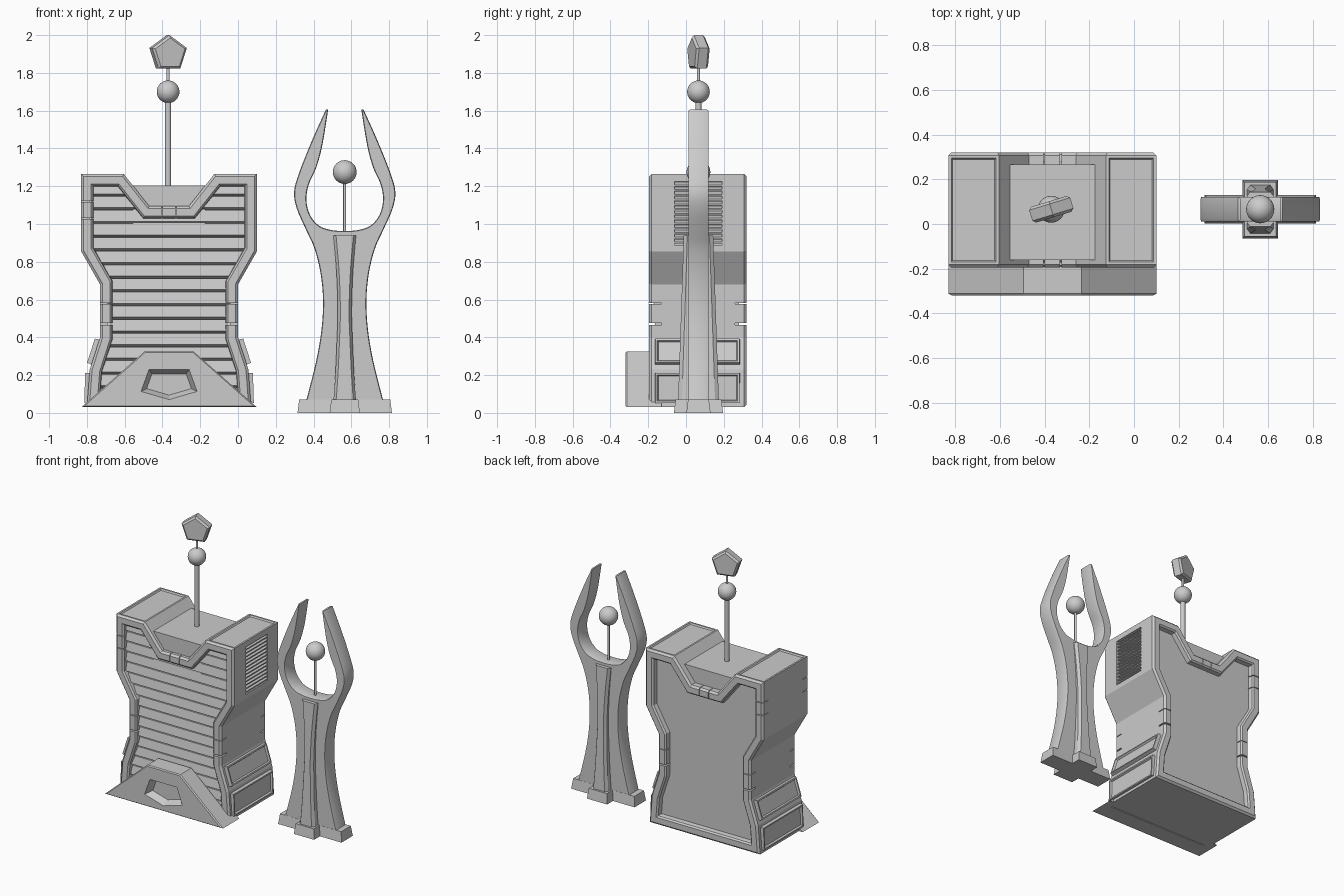
import bpy, bmesh, math
from mathutils import Vector

if "Cube" in bpy.data.objects:
    bpy.data.objects.remove(bpy.data.objects["Cube"])

CX, TX, CY = -0.365, 0.565, 0.066      # building x, tower x, shared y


def finish(bm, name, loc, smooth=False):
    bmesh.ops.recalc_face_normals(bm, faces=bm.faces)
    me = bpy.data.meshes.new(name)
    bm.to_mesh(me)
    bm.free()
    ob = bpy.data.objects.new(name, me)
    ob.location = loc
    bpy.context.collection.objects.link(ob)
    if smooth:
        bpy.ops.object.select_all(action='DESELECT')
        ob.select_set(True)
        bpy.context.view_layer.objects.active = ob
        bpy.ops.object.shade_smooth_by_angle(angle=math.radians(30))
    return ob


def loft(bm, rings):
    vs = [[bm.verts.new(p) for p in r] for r in rings]
    for a, b in zip(vs, vs[1:]):
        for i in range(len(a)):
            j = (i + 1) % len(a)
            bm.faces.new((a[i], a[j], b[j], b[i]))
    bm.faces.new(vs[0])
    bm.faces.new(vs[-1])


def mirrored(half):
    return half + [(-x, z) for x, z in reversed(half) if x > 1e-5]


def inset(poly, d):
    """Mitred inward offset of a clockwise x-z outline."""
    out = []
    for i, p in enumerate(poly):
        p = Vector(p)
        a = (p - Vector(poly[i - 1])).normalized()
        b = (Vector(poly[(i + 1) % len(poly)]) - p).normalized()
        n1, n2 = Vector((a.y, -a.x)), Vector((b.y, -b.x))
        out.append(p + (n1 + n2) * d / (1 + n1.dot(n2)))
    return out


def slab(poly, layers):
    """Rings of an outline at each (y, inset)."""
    return [[(x, y, z) for x, z in inset(poly, d)] for y, d in layers]


def box(bm, x0, x1, y0, y1, z0, z1, taper=0):
    t = taper
    loft(bm, [[(x0, y0, z0), (x1, y0, z0), (x1, y1, z0), (x0, y1, z0)],
              [(x0 + t, y0 + t, z1), (x1 - t, y0 + t, z1), (x1 - t, y1 - t, z1), (x0 + t, y1 - t, z1)]])


def boolean(ob, cutter, op):
    m = ob.modifiers.new("cut", 'BOOLEAN')
    m.object, m.operation, m.solver = cutter, op, 'EXACT'
    cutter.hide_render = True
    cutter.hide_viewport = True


def rod(name, x, r, z0, z1):
    bm = bmesh.new()
    bmesh.ops.create_cone(bm, segments=16, radius1=r, radius2=r, depth=z1 - z0, cap_ends=True)
    return finish(bm, name, (x, CY, (z0 + z1) / 2), True)


def ball(name, x, r, z):
    bm = bmesh.new()
    bmesh.ops.create_uvsphere(bm, u_segments=32, v_segments=16, radius=r)
    return finish(bm, name, (x, CY, z), True)


def spline(p, n=4):
    q = [Vector(v) for v in [p[0]] + p + [p[-1]]]
    out = []
    for a, b, c, d in zip(q, q[1:], q[2:], q[3:]):
        for k in range(n):
            t = k / n
            v = 0.5 * (2 * b + (c - a) * t + (2 * a - 5 * b + 4 * c - d) * t**2 + (3 * b - a - 3 * c + d) * t**3)
            out.append((v.x, v.y))
    return out + [tuple(p[-1])]


# Main building shell with recessed front and back
body = mirrored([(.105, 1.095), (.24, 1.265), (.465, 1.265), (.465, .855), (.365, .68),
                 (.365, .40), (.42, .23), (.435, .03)])
bm = bmesh.new()
loft(bm, slab(body, [(-.145, .068), (-.185, .063), (-.195, .053), (-.195, .013), (-.182, 0),
                     (.307, 0), (.32, .013), (.32, .053), (.31, .063), (.28, .068)]))
bmesh.ops.recalc_face_normals(bm, faces=bm.faces)
tops = [f for f in bm.faces if f.normal.z > .9 and f.calc_center_median().z > 1.2
        and f.calc_area() > .05]
bmesh.ops.inset_individual(bm, faces=tops, thickness=.018)
bmesh.ops.inset_individual(bm, faces=tops, thickness=.008, depth=-.01)
shell = finish(bm, "building_shell", (CX, 0, 0))

# Panel seams and the side vent opening
bm = bmesh.new()
for y0, y1 in ((-.22, -.13), (.26, .35)):
    for s in (-1, 1):
        for z, t in ((.58, .0025), (.47, .005)):
            box(bm, *sorted((s * .295, s * .4)), y0, y1, z - t, z + t)
        box(bm, s * .037 - .0025, s * .037 + .0025, y0, y1, 1.02, 1.11)
    for z in (1.03, 1.12):
        box(bm, -.5, -.39, y0, y1, z - .0025, z + .0025)
box(bm, .43, .5, -.06, .19, .89, 1.225)
boolean(shell, finish(bm, "seam_cutter", (CX, 0, 0)), 'DIFFERENCE')

# Vent louvres
bm = bmesh.new()
for i in range(13):
    z = .897 + i * .0252
    loft(bm, [[(.425, y, z + .016), (.462, y, z), (.462, y, z + .008), (.425, y, z + .024)]
              for y in (-.06, .19)])
finish(bm, "vent_louvres", (CX, 0, 0))

# Stepped front slats, trimmed to the frame outline
N, z0, pitch = 16, .06, .0725
prof = [(-.12, z0)]
for i in range(N):
    z = z0 + i * pitch
    prof += [(-.15, z), (-.172, z + .012), (-.16, z + pitch - .001)]
prof.append((-.12, z0 + N * pitch))
bm = bmesh.new()
loft(bm, [[(x, y, z) for y, z in prof] for x in (-.5, .5)])
slats = finish(bm, "front_slats", (CX, 0, 0))
bm = bmesh.new()
loft(bm, slab(body, [(-.3, .04), (0, .04)]))
boolean(slats, finish(bm, "slat_trimmer", (CX, 0, 0)), 'INTERSECT')

# Central roof block
bm = bmesh.new()
box(bm, -.19, .19, -.16, .266, 1.0, 1.205)
finish(bm, "roof_block", (CX, 0, 0))

# Raised side panels near the foot
bm = bmesh.new()
for (xa, za), (xb, zb), d in (((.425, .05), (.42, .212), .024), ((.41, .255), (.367, .388), .026)):
    f = bm.faces.new([bm.verts.new(p) for p in
                      ((xa, -.165, za), (xa, .285, za), (xb, .285, zb), (xb, -.165, zb))])
    f.normal_update()
    bmesh.ops.inset_individual(bm, faces=[f], thickness=.004, depth=d)
    bmesh.ops.inset_individual(bm, faces=[f], thickness=.014)
    bmesh.ops.inset_individual(bm, faces=[f], thickness=.008, depth=-.012)
panels = finish(bm, "side_panels", (CX, 0, 0))
panels.modifiers.new("mirror", 'MIRROR')

# Sloped front buttress with a recessed window and small rear toes
ramp = mirrored([(.13, .325), (.465, .03)])
bm = bmesh.new()
loft(bm, slab(ramp, [(-.32, .006), (-.312, 0), (-.19, 0)]))
buttress = finish(bm, "front_buttress", (CX, 0, 0))
window = mirrored([(.11, .235), (.155, .11), (0, .065)])
bm = bmesh.new()
loft(bm, slab(window, [(-.34, -.004), (-.27, .028)]))
boolean(buttress, finish(bm, "window_cutter", (CX, 0, 0)), 'DIFFERENCE')
bm = bmesh.new()
loft(bm, [[(.4, y, .03), (.465, y, .03), (.4, y, .087)] for y in (-.19, -.13)])
finish(bm, "buttress_toes", (CX, 0, 0)).modifiers.new("mirror", 'MIRROR')

# Roof mast, ball and pentagon sign
rod("mast", CX - .005, .016, 1.19, 1.66)
ball("mast_ball", CX - .005, .06, 1.70)
rod("sign_rod", CX - .005, .008, 1.74, 1.84)
penta = mirrored([(0, 2.0), (.096, 1.932), (.06, 1.823)])
bm = bmesh.new()
loft(bm, slab(penta, [(-.037, .012), (-.025, 0), (.025, 0), (.037, .012)]))
finish(bm, "pentagon_sign", (CX - .005, CY, 0)).rotation_euler.z = math.radians(17)

# Forked tower: curved prongs and flared stem
inner = spline([(0, .963), (.065, .967), (.135, .99), (.185, 1.05), (.203, 1.13), (.19, 1.21),
                (.15, 1.3), (.118, 1.42), (.088, 1.605)])
outer = spline([(.1, 1.605), (.17, 1.45), (.24, 1.275), (.268, 1.17), (.253, 1.08), (.205, .97),
                (.16, .87), (.128, .74), (.115, .6), (.122, .45), (.15, .28), (.205, .06)])
bm = bmesh.new()
loft(bm, slab(mirrored(inner + outer), [(-.054, .004), (-.044, 0), (.044, 0), (.054, .004)]))
finish(bm, "tower_fork", (TX, CY, 0), True)

# Tower centre rib, front and back
rib = spline([(.06, .06), (.2, .05), (.4, .041), (.55, .037), (.75, .044), (.94, .06)])
bm = bmesh.new()
rings = []
for z, w in rib:
    d = .108 - (z - .06) * .034
    half = [(w, d - .02), (w - .014, d)]
    ring = half + [(-x, y) for x, y in reversed(half)]
    ring += [(-x, -y) for x, y in ring]
    rings.append([(x, y, z) for x, y in ring])
loft(bm, rings)
finish(bm, "tower_rib", (TX, CY, 0), True)

# Cross-shaped tower base
for name, hx, hy in (("tower_base_wide", .25, .064), ("tower_base_deep", .08, .13)):
    bm = bmesh.new()
    box(bm, -hx, hx, -hy, hy, 0, .072, .009)
    finish(bm, name, (TX, CY, 0))
rod("fork_rod", TX, .008, .95, 1.23)
ball("fork_ball", TX, .063, 1.275)
